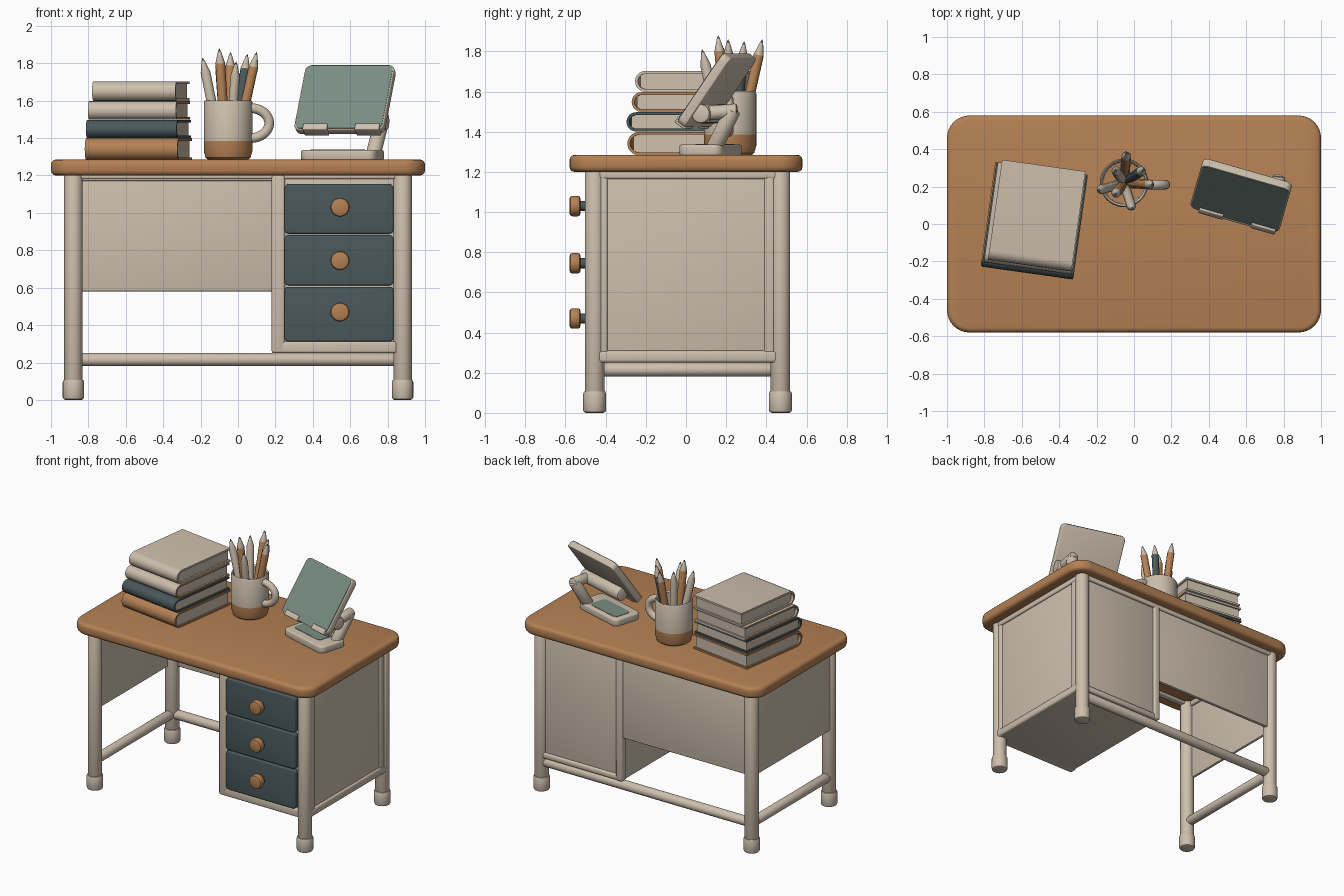
import bpy, bmesh, math
from mathutils import Matrix, Vector

if "Cube" in bpy.data.objects:
    bpy.data.objects.remove(bpy.data.objects["Cube"], do_unlink=True)


def material(name, rgb):
    lin = [(c / 255 / 12.92) if c < 11 else ((c / 255 + 0.055) / 1.055) ** 2.4 for c in rgb]
    m = bpy.data.materials.new(name)
    m.use_nodes = True
    m.diffuse_color = (*lin, 1)
    m.node_tree.nodes["Principled BSDF"].inputs["Base Color"].default_value = (*lin, 1)
    return m


CREAM = material("cream", (205, 191, 173))
WOOD = material("warm wood", (181, 129, 84))
TEAL = material("dark teal", (74, 88, 91))
GLASS = material("screen green", (121, 141, 132))
made = []


def finish(name, bm, mats, matrix=Matrix()):
    bmesh.ops.recalc_face_normals(bm, faces=bm.faces)
    me = bpy.data.meshes.new(name)
    bm.to_mesh(me)
    bm.free()
    for m in mats:
        me.materials.append(m)
    ob = bpy.data.objects.new(name, me)
    ob.matrix_world = matrix
    bpy.context.collection.objects.link(ob)
    made.append(ob)
    return ob


def box(name, lo, hi, mat, bevel=0.01, corner=0, axis=2, matrix=Matrix()):
    """Box between two corners; edges along one axis may get a larger radius."""
    lo, hi = Vector(lo), Vector(hi)
    bm = bmesh.new()
    bmesh.ops.create_cube(bm, size=1)
    for v in bm.verts:
        v.co = Vector((lo[i] + (v.co[i] + 0.5) * (hi[i] - lo[i]) for i in range(3)))
    if corner:
        along = [e for e in bm.edges
                 if abs((e.verts[0].co - e.verts[1].co).normalized()[axis]) > 0.9]
        bmesh.ops.bevel(bm, geom=along, offset=corner, segments=8, profile=0.5, affect='EDGES')
    if bevel:
        sharp = [e for e in bm.edges if e.calc_face_angle(0) > 0.8]
        bmesh.ops.bevel(bm, geom=sharp, offset=bevel, segments=3, profile=0.5, affect='EDGES')
    return finish(name, bm, [mat], matrix)


def lathe(name, profile, mats, rule=None, steps=28, matrix=Matrix()):
    """Spin (radius, height) points around z."""
    bm = bmesh.new()
    vs = [bm.verts.new((r, 0, z)) for r, z in profile]
    es = [bm.edges.new(p) for p in zip(vs, vs[1:])]
    bmesh.ops.spin(bm, geom=vs + es, axis=(0, 0, 1), cent=(0, 0, 0),
                   angle=math.tau, steps=steps, use_duplicate=False)
    bmesh.ops.remove_doubles(bm, verts=bm.verts, dist=0.0002)
    if rule:
        for f in bm.faces:
            f.material_index = rule(f.calc_center_median())
    return finish(name, bm, mats, matrix)


def aim(a, b):
    d = Vector(b) - Vector(a)
    return Matrix.Translation(a) @ d.to_track_quat('Z', 'Y').to_matrix().to_4x4(), d.length


def rod(name, a, b, r, mat, soft=0.01, matrix=Matrix()):
    m, n = aim(a, b)
    prof = [(0, 0), (r - soft, 0), (r - soft * 0.3, soft * 0.3), (r, soft),
            (r, n - soft), (r - soft * 0.3, n - soft * 0.3), (r - soft, n), (0, n)]
    return lathe(name, prof, [mat], matrix=matrix @ m)


# Desk top
box("desk_top", (-1, -0.58, 1.2), (1, 0.58, 1.285), WOOD, 0.026, 0.12)

# Legs with feet
LX, FY, BY = 0.88, -0.455, 0.47
for sx, side in ((-1, "right"), (1, "left")):
    for y, end in ((FY, "front"), (BY, "back")):
        rod(f"{end}_{side}_leg", (sx * LX, y, 0.05), (sx * LX, y, 1.22), 0.049, CREAM)
        rod(f"{end}_{side}_foot", (sx * LX, y, 0), (sx * LX, y, 0.11), 0.057, CREAM, 0.014)

# Stretchers and top rails
rod("back_stretcher", (-LX, BY, 0.215), (LX, BY, 0.215), 0.035, CREAM)
rod("side_stretcher", (-LX, FY, 0.215), (-LX, BY, 0.215), 0.035, CREAM)
box("front_top_rail", (-LX, -0.48, 1.18), (LX, -0.43, 1.21), CREAM)
box("back_top_rail", (-LX, 0.45, 1.17), (LX, 0.51, 1.21), CREAM)
for sx in (-1, 1):
    box("side_top_rail", (sx * 0.895 - 0.025, FY, 1.165), (sx * 0.895 + 0.025, BY, 1.21), CREAM)

# Hanging panels, nearly flush with the outside of the legs
box("back_panel", (-0.87, 0.47, 0.58), (0.22, 0.495, 1.2), CREAM, 0.005)
box("side_panel", (-0.912, FY, 0.58), (-0.888, BY, 1.2), CREAM, 0.005)

# Drawer cabinet and its frame
box("cabinet", (0.19, -0.465, 0.25), (0.907, 0.49, 1.21), CREAM)
box("cabinet_front_post", (0.18, -0.49, 0.25), (0.25, -0.43, 1.2), CREAM, 0.012)
box("cabinet_front_sill", (0.19, -0.49, 0.25), (0.85, -0.43, 0.312), CREAM, 0.012)
box("cabinet_back_post", (0.18, 0.45, 0.25), (0.235, 0.51, 1.2), CREAM, 0.015)
box("cabinet_back_sill", (0.19, 0.45, 0.25), (LX, 0.505, 0.295), CREAM, 0.015)
box("cabinet_side_sill", (0.84, FY, 0.25), (0.922, BY, 0.31), CREAM, 0.015)
for y in (-0.415, 0.415):
    box("cabinet_side_post", (0.84, y - 0.025, 0.25), (0.918, y + 0.025, 1.2), CREAM, 0.01)

# Drawers with round knobs
for low, high, knob in ((0.312, 0.605, 0.47), (0.612, 0.882, 0.745), (0.888, 1.155, 1.03)):
    box("drawer_front", (0.248, -0.503, low), (0.832, -0.44, high), TEAL, 0.01, 0.025, 1)
    rod("knob_stem", (0.545, -0.49, knob), (0.545, -0.54, knob), 0.025, TEAL, 0.003)
    rod("knob", (0.545, -0.525, knob), (0.545, -0.58, knob), 0.051, WOOD, 0.014)


# Books: wrapped cover with a rounded spine, page block inside
def book(name, z, h, w, d, mat, edge, x, y, turn):
    m = Matrix.Translation((x, y, z + h / 2)) @ Matrix.Rotation(math.radians(turn), 4, 'Z')
    r, t = h / 2, 0.014

    def wrap(rad):
        arc = [math.pi * (0.5 + i / 10) for i in range(11)]
        return ([(d / 2, rad)] + [(-d / 2 + r + rad * math.cos(a), rad * math.sin(a)) for a in arc]
                + [(d / 2, -rad)])
    bm = bmesh.new()
    face = bm.faces.new([bm.verts.new((-w / 2, p, q)) for p, q in wrap(r) + wrap(r - t)[::-1]])
    ext = bmesh.ops.extrude_face_region(bm, geom=[face])["geom"]
    bmesh.ops.translate(bm, vec=(w, 0, 0),
                        verts=[g for g in ext if isinstance(g, bmesh.types.BMVert)])
    for f in bm.faces:
        f.material_index = int(len(f.verts) > 4)
    finish(name + "_cover", bm, [mat, edge], m)
    e = r - t + 0.002
    box(name + "_pages", (-w / 2 + 0.012, -d / 2 + r * 0.5, -e), (w / 2 - 0.012, d / 2 - 0.012, e),
        CREAM, 0, matrix=m)


book("bottom_book", 1.283, 0.116, 0.5, 0.56, WOOD, WOOD, -0.533, 0.02, -8)
book("second_book", 1.401, 0.096, 0.49, 0.56, TEAL, TEAL, -0.532, 0.015, -8)
book("third_book", 1.499, 0.098, 0.475, 0.54, CREAM, WOOD, -0.53, 0.03, -8)
book("top_book", 1.599, 0.104, 0.45, 0.54, CREAM, CREAM, -0.52, 0.045, -8)

# Mug with a dipped base and a handle
MUG = Vector((-0.053, 0.22, 1.28))
lathe("mug", [(0, 0), (0.1, 0), (0.12, 0.015), (0.13, 0.05), (0.13, 0.105), (0.13, 0.31),
              (0.124, 0.322), (0.114, 0.312), (0.11, 0.04), (0, 0.03)], [CREAM, WOOD],
      lambda c: int(c.z < 0.105), 40, Matrix.Translation(MUG))
cu = bpy.data.curves.new("mug_handle", 'CURVE')
cu.dimensions = '3D'
cu.bevel_depth, cu.bevel_resolution = 0.026, 4
sp = cu.splines.new('POLY')
sp.points.add(16)
for i, p in enumerate(sp.points):
    a = math.pi * (i / 16 - 0.5)
    p.co = (0.12 + 0.1 * math.cos(a), -0.01, 0.2 + 0.08 * math.sin(a), 1)
sp.use_smooth = True
cu.materials.append(CREAM)
handle = bpy.data.objects.new("mug_handle", cu)
handle.location = MUG
bpy.context.collection.objects.link(handle)

# Pencils leaning in the mug
tips = [(-0.19, 0.18, 1.83, CREAM), (-0.1, 0.16, 1.88, WOOD), (-0.04, 0.38, 1.86, WOOD),
        (-0.01, 0.08, 1.81, CREAM), (0.1, 0.21, 1.86, WOOD), (-0.1, 0.29, 1.84, CREAM),
        (0.05, 0.29, 1.85, TEAL)]
for x, y, z, mat in tips:
    tip = Vector((x, y, z))
    base = MUG + Vector(((x - MUG.x) * 0.25, (y - MUG.y) * 0.25, 0.05))
    m, n = aim(base, tip)
    lathe("pencil", [(0, 0), (0.026, 0), (0.026, n - 0.08), (0.008, n - 0.016), (0, n)],
          [mat, CREAM, TEAL], lambda c: (c.z > n * 0.88) + (c.z > n - 0.015), 10, m)

# Tablet stand: base, arm and hinge
stand = Matrix.Translation((0.555, 0.11, 1.28)) @ Matrix.Rotation(math.radians(-16), 4, 'Z')
box("stand_base", (-0.21, -0.1, 0), (0.21, 0.125, 0.056), CREAM, 0.012, 0.045, matrix=stand)
box("stand_pad", (-0.17, -0.04, 0.053), (0.11, 0.095, 0.059), GLASS, 0, 0.03, matrix=stand)
rod("stand_arm", (0.155, 0.07, 0.03), (0.175, 0.18, 0.23), 0.04, CREAM, matrix=stand)
rod("stand_link", (0.17, 0.2, 0.225), (0.2, 0.03, 0.21), 0.036, CREAM, matrix=stand)
rod("stand_hinge", (-0.17, 0.03, 0.21), (0.245, 0.03, 0.21), 0.048, CREAM, matrix=stand)

# Tablet with screen and holding lips
tablet = stand @ Matrix.Translation((0.005, 0.045, 0.326)) @ Matrix.Rotation(math.radians(-35), 4, 'X')
box("tablet_body", (-0.248, -0.022, -0.21), (0.248, 0.026, 0.212), CREAM, 0.007, 0.035, 1, tablet)
box("tablet_screen", (-0.241, -0.025, -0.204), (0.241, -0.02, 0.206), GLASS, 0, 0.03, 1, tablet)
for x in (-0.12, 0.17):
    box("tablet_lip", (x - 0.075, -0.034, -0.218), (x + 0.06, 0.03, -0.2), CREAM, 0.006, matrix=tablet)
    box("tablet_lip_edge", (x - 0.075, -0.036, -0.218), (x + 0.06, -0.018, -0.178), CREAM, 0.006,
        matrix=tablet)

# Smooth shading with crisp edges
bpy.ops.object.select_all(action='DESELECT')
for ob in made:
    ob.select_set(True)
bpy.context.view_layer.objects.active = made[0]
bpy.ops.object.shade_smooth_by_angle(angle=math.radians(35))
